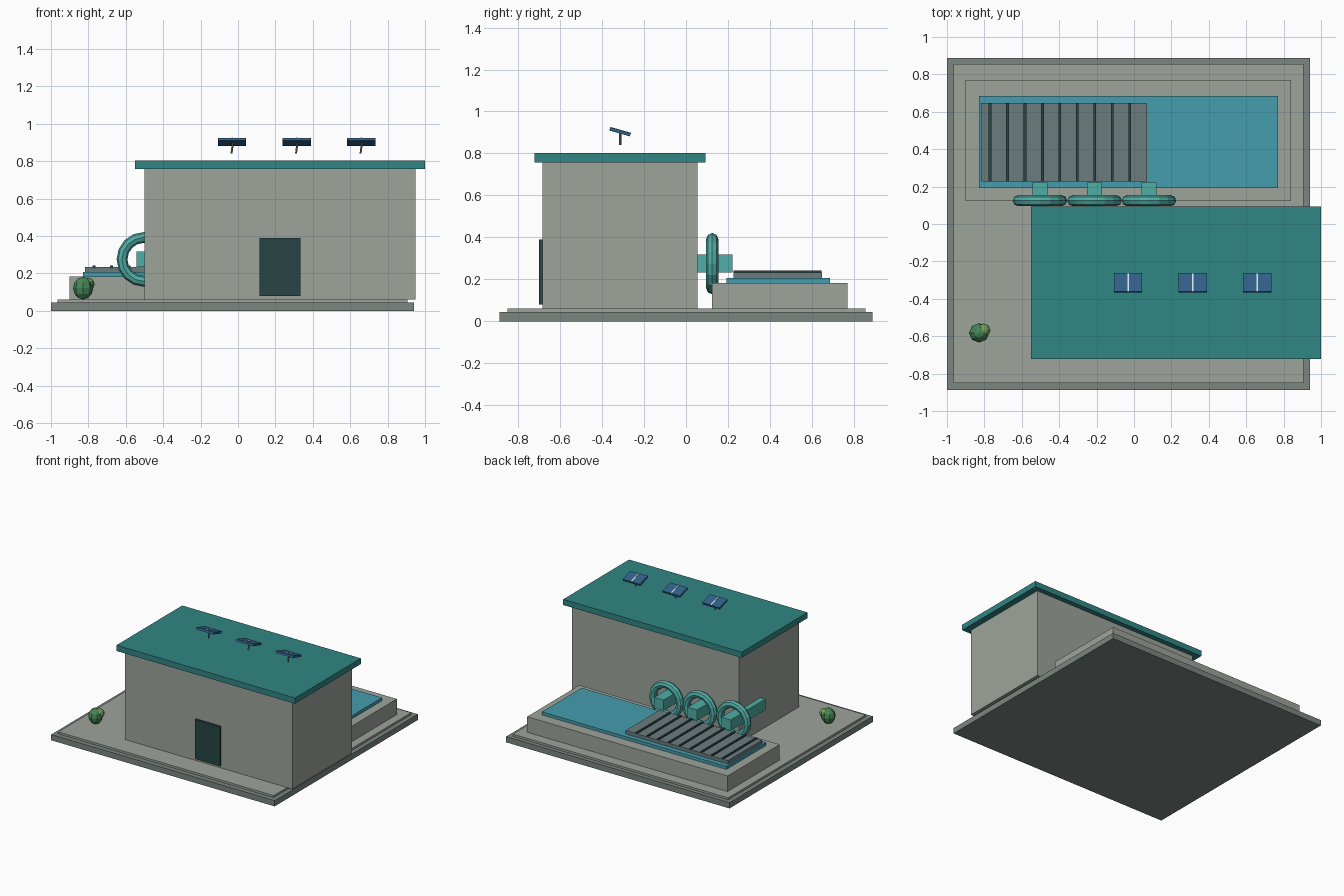
import bpy, math
from mathutils import Matrix, Vector

if "Cube" in bpy.data.objects:
    bpy.data.objects.remove(bpy.data.objects["Cube"])


def material(name, rgb):
    m = bpy.data.materials.new(name)
    m.diffuse_color = (*rgb, 1)
    m.use_nodes = True
    m.node_tree.nodes["Principled BSDF"].inputs["Base Color"].default_value = m.diffuse_color
    return m


CONCRETE = material("pale_concrete", (0.34, 0.37, 0.33))
STONE = material("dark_concrete", (0.20, 0.24, 0.22))
TEAL = material("teal_roof", (0.03, 0.24, 0.23))
PIPE = material("teal_pipe", (0.08, 0.42, 0.38))
WATER = material("water_blue", (0.06, 0.34, 0.42))
DARK = material("dark_green", (0.02, 0.06, 0.06))
GRATE = material("grate_grey", (0.15, 0.20, 0.21))
PANEL = material("panel_blue", (0.03, 0.12, 0.25))
WHITE = material("panel_line", (0.75, 0.8, 0.8))
LEAF = material("leaf", (0.06, 0.24, 0.09))
LEAF2 = material("leaf_light", (0.16, 0.34, 0.09))


def finish(name, mat):
    o = bpy.context.object
    o.name = name
    o.data.materials.append(mat)
    return o


def box(name, x, y, z, mat):
    """Box from (min, max) ranges."""
    bpy.ops.mesh.primitive_cube_add(size=1)
    o = finish(name, mat)
    r = (x, y, z)
    size = Vector([b - a for a, b in r])
    o.data.transform(Matrix.Diagonal((*size, 1)))
    o.location = [(a + b) / 2 for a, b in r]
    return o


def bush(name, loc, radius, mat):
    bpy.ops.mesh.primitive_uv_sphere_add(segments=8, ring_count=6, radius=1, location=loc)
    o = finish(name, mat)
    o.data.transform(Matrix.Diagonal((*radius, 1)))


# Ground slabs
box("base_slab", (-1, 0.94), (-0.888, 0.888), (0, 0.045), STONE)
box("paving", (-0.965, 0.905), (-0.85, 0.855), (0.045, 0.061), CONCRETE)

# Pump house
box("house_walls", (-0.5, 0.95), (-0.684, 0.055), (0.06, 0.76), CONCRETE)
box("roof", (-0.55, 1.0), (-0.722, 0.094), (0.758, 0.803), TEAL)
box("door", (0.115, 0.333), (-0.70, -0.68), (0.08, 0.39), DARK)

# Basin with water and covering grate
box("basin", (-0.9, 0.84), (0.123, 0.77), (0.06, 0.183), CONCRETE)
box("water", (-0.83, 0.77), (0.192, 0.685), (0.18, 0.207), WATER)
box("grate", (-0.818, 0.07), (0.226, 0.648), (0.205, 0.234), GRATE)
for i in range(9):
    cx = -0.77 + i * 0.0935
    box(f"grate_bar_{i + 1}", (cx - 0.007, cx + 0.007), (0.226, 0.645), (0.225, 0.243), DARK)

# Ring and pipe units along the back wall
for i, cx in enumerate((-0.503, -0.211, 0.08)):
    bpy.ops.mesh.primitive_torus_add(major_segments=16, minor_segments=8,
                                     major_radius=0.117, minor_radius=0.029,
                                     location=(cx, 0.125, 0.275),
                                     rotation=(math.pi / 2, 0, 0))
    finish(f"ring_{i + 1}", PIPE)
    box(f"pipe_{i + 1}", (cx - 0.041, cx + 0.041), (-0.21, 0.222), (0.234, 0.318), PIPE)

# Tilted solar panels on short posts
for i, cx in enumerate((-0.031, 0.314, 0.659)):
    c = Vector((cx, -0.314, 0.903))
    tilt = math.radians(-16)
    panel = box(f"solar_panel_{i + 1}", (-0.075, 0.075), (-0.051, 0.051), (-0.008, 0.008), PANEL)
    line = box(f"panel_line_{i + 1}", (-0.004, 0.004), (-0.051, 0.051), (0.007, 0.010), WHITE)
    for o in (panel, line):
        o.matrix_world = (Matrix.Translation(c) @ Matrix.Rotation(tilt, 4, 'X')
                          @ Matrix.Translation(o.location))
    bpy.ops.mesh.primitive_cylinder_add(vertices=6, radius=0.006, depth=0.058,
                                        location=(cx, -0.314, 0.869),
                                        rotation=(0, math.radians(8), 0))
    finish(f"panel_post_{i + 1}", STONE)

# Shrub
bush("shrub", (-0.828, -0.582, 0.121), (0.054, 0.052, 0.06), LEAF)
bush("shrub_top", (-0.803, -0.568, 0.142), (0.036, 0.036, 0.035), LEAF2)
